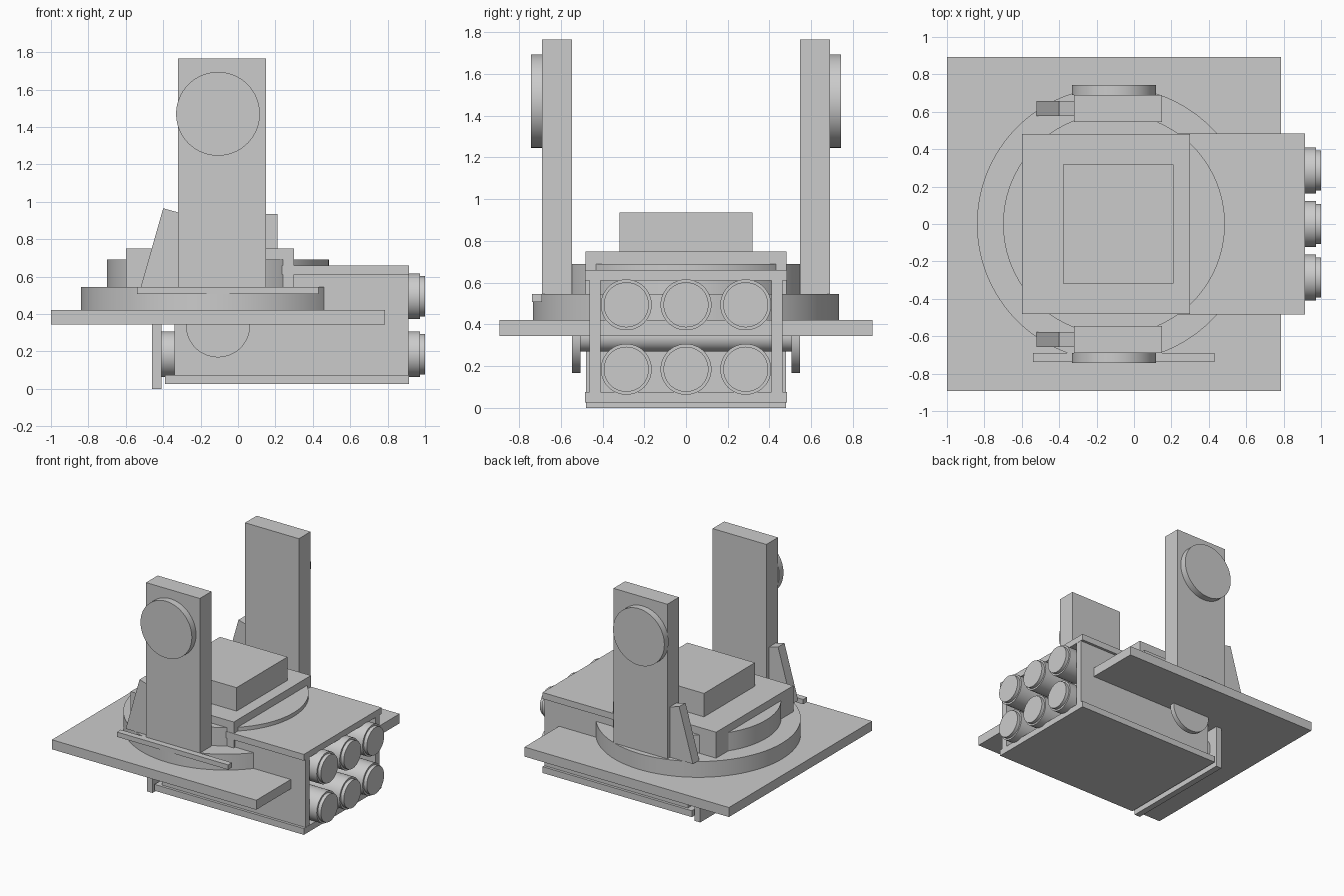
import bpy, bmesh, math
from mathutils import Matrix

if "Cube" in bpy.data.objects:
    bpy.data.objects.remove(bpy.data.objects["Cube"])

grey = bpy.data.materials.new("plain_grey")
grey.diffuse_color = (0.6, 0.6, 0.6, 1)
grey.use_nodes = True
grey.node_tree.nodes["Principled BSDF"].inputs["Base Color"].default_value = grey.diffuse_color
CX = -0.107  # turntable axis


def finish(name, bm, smooth=False):
    bmesh.ops.recalc_face_normals(bm, faces=bm.faces)
    me = bpy.data.meshes.new(name)
    bm.to_mesh(me)
    bm.free()
    me.materials.append(grey)
    ob = bpy.data.objects.new(name, me)
    bpy.context.collection.objects.link(ob)
    if smooth:
        bpy.ops.object.select_all(action='DESELECT')
        ob.select_set(True)
        bpy.context.view_layer.objects.active = ob
        bpy.ops.object.shade_smooth_by_angle(angle=math.radians(30))
    return ob


def box(name, x, y, z):
    bm = bmesh.new()
    bmesh.ops.create_cube(bm, size=1)
    for v in bm.verts:
        for i, (a, b) in enumerate((x, y, z)):
            v.co[i] = (a + b) / 2 + v.co[i] * (b - a)
    return finish(name, bm)


def cylinder(name, axis, centre, r, a, b, n=64):
    """Cylinder along axis from a to b; centre gives the other two coordinates."""
    rot = {'x': Matrix.Rotation(math.pi / 2, 4, 'Y'),
           'y': Matrix.Rotation(math.pi / 2, 4, 'X'), 'z': Matrix()}[axis]
    pos = list(centre)
    pos.insert('xyz'.index(axis), (a + b) / 2)
    bm = bmesh.new()
    bmesh.ops.create_cone(bm, cap_ends=True, segments=n, radius1=r, radius2=r,
                          depth=b - a, matrix=Matrix.Translation(pos) @ rot)
    return finish(name, bm, True)


def span(s, a, b):
    return tuple(sorted((s * a, s * b)))


# Deck and turntable
box("deck_plate", (-1, 0.785), (-0.893, 0.893), (0.345, 0.42))
cylinder("turntable_base", 'z', (CX, 0), 0.733, 0.42, 0.545, 96)
cylinder("turntable_ring", 'z', (CX, 0), 0.593, 0.545, 0.69, 96)

# Central housing
box("housing", (-0.6, 0.3), (-0.481, 0.481), (0.545, 0.75))
box("housing_cap", (-0.38, 0.21), (-0.318, 0.318), (0.75, 0.935))

# Mirrored uprights with pivot caps and braces
for s, side in ((-1, "front"), (1, "back")):
    box(side + "_upright", (-0.32, 0.15), span(s, 0.545, 0.69), (0.545, 1.765))
    cylinder(side + "_pivot_cap", 'y', (CX, 1.47), 0.224, *span(s, 0.69, 0.743))
    bm = bmesh.new()
    prof = ((-0.52, 0.545), (-0.32, 0.545), (-0.32, 0.943), (-0.4, 0.965))
    f = bm.faces.new([bm.verts.new((x, s * 0.577, z)) for x, z in prof])
    ext = bmesh.ops.extrude_face_region(bm, geom=[f])
    bmesh.ops.translate(bm, vec=(0, s * 0.08, 0),
                        verts=[g for g in ext["geom"] if isinstance(g, bmesh.types.BMVert)])
    finish(side + "_brace", bm)
    # Tube box walls and lower pivot discs
    box(side + "_box_wall", (-0.34, 0.912), span(s, 0.41, 0.463), (0.075, 0.61))
    cylinder(side + "_lower_disc", 'y', (CX, 0.34), 0.172, *span(s, 0.505, 0.545))
box("front_rail", (-0.54, 0.43), (-0.738, -0.69), (0.507, 0.545))

# Open tube box and axle
box("box_top", (0.2, 0.914), (-0.484, 0.484), (0.61, 0.66))
box("box_bottom", (-0.39, 0.914), (-0.484, 0.484), (0.025, 0.075))
box("box_back_plate", (-0.46, -0.41), (-0.48, 0.48), (0, 0.345))
cylinder("axle", 'y', (CX, 0.34), 0.07, -0.505, 0.505)

# Two rows of three tubes with narrower end caps
for row, z in enumerate((0.185, 0.494)):
    for col, y in enumerate((-0.286, 0, 0.286)):
        cylinder(f"tube_{row}_{col}", 'x', (y, z), 0.122, -0.41, 0.973, 48)
        cylinder(f"tube_cap_{row}_{col}", 'x', (y, z), 0.108, 0.973, 1.0, 48)
